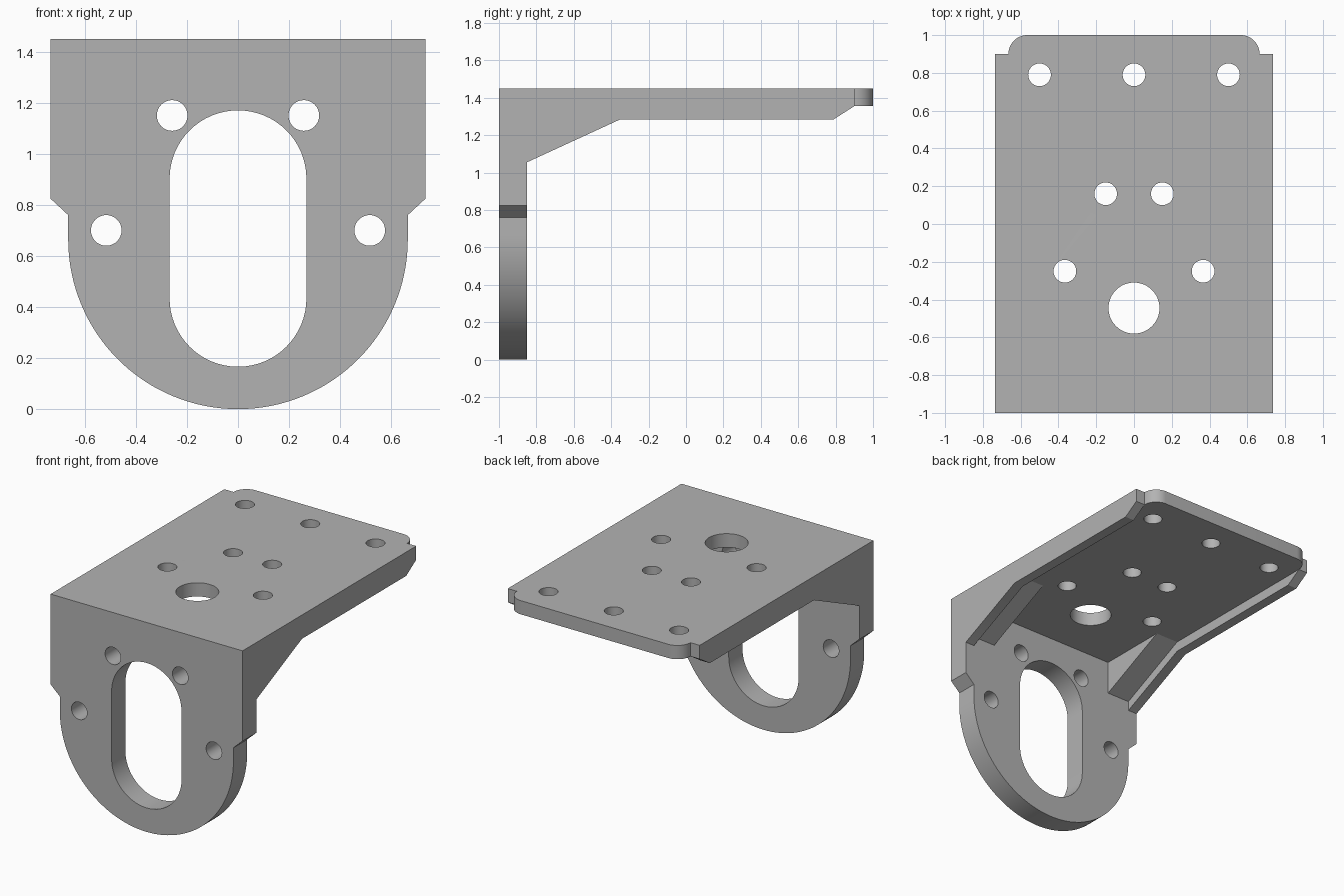
import bpy, bmesh
from math import sin, cos, pi, radians

cube = bpy.data.objects.get("Cube")
if cube:
    bpy.data.objects.remove(cube, do_unlink=True)

grey = bpy.data.materials.new("plain grey")
grey.use_nodes = True
colour = (0.45, 0.45, 0.45, 1)
grey.diffuse_color = colour
grey.node_tree.nodes["Principled BSDF"].inputs["Base Color"].default_value = colour


def arc(cx, cy, r, start, end, steps):
    """Points along an arc, angles in degrees."""
    angles = [radians(start + (end - start) * i / steps) for i in range(steps + 1)]
    return [(cx + r * cos(a), cy + r * sin(a)) for a in angles]


def circle(cx, cy, r):
    return arc(cx, cy, r, 0, 360, 48)[:-1]


def mirrored(half):
    """Close a right-hand half outline with its mirror image."""
    return half + [(-x, y) for x, y in reversed(half) if x > 1e-5]


def plate(name, outlines, thickness, location, rotation):
    """Extrude a flat outline; any further outlines become holes."""
    curve = bpy.data.curves.new(name, 'CURVE')
    curve.dimensions = '2D'
    curve.fill_mode = 'BOTH'
    curve.extrude = thickness / 2
    for points in outlines:
        spline = curve.splines.new('POLY')
        spline.points.add(len(points) - 1)
        for p, (x, y) in zip(spline.points, points):
            p.co = (x, y, 0, 1)
        spline.use_cyclic_u = True
    temp = bpy.data.objects.new(name + "_outline", curve)
    bpy.context.collection.objects.link(temp)
    graph = bpy.context.evaluated_depsgraph_get()
    mesh = bpy.data.meshes.new_from_object(temp.evaluated_get(graph))
    bpy.data.objects.remove(temp, do_unlink=True)
    bpy.data.curves.remove(curve)

    bm = bmesh.new()
    bm.from_mesh(mesh)
    bmesh.ops.remove_doubles(bm, verts=bm.verts, dist=1e-5)
    bmesh.ops.recalc_face_normals(bm, faces=bm.faces)
    bm.to_mesh(mesh)
    bm.free()
    mesh.materials.clear()
    mesh.materials.append(grey)

    part = bpy.data.objects.new(name, mesh)
    part.location = location
    part.rotation_euler = rotation
    bpy.context.collection.objects.link(part)
    bpy.ops.object.select_all(action='DESELECT')
    part.select_set(True)
    bpy.context.view_layer.objects.active = part
    bpy.ops.object.shade_smooth_by_angle(angle=radians(30))
    return part


W, N = 0.735, 0.665          # half widths: full and narrowed
TOP, UNDER = 1.45, 1.355     # top plate surfaces
FRONT, INNER = -1.0, -0.85   # front plate surfaces

# Front plate: rounded bottom, shoulders, slot and four holes
front_half = arc(0, N, N, -90, 0, 32) + [(N, 0.76), (W, 0.825), (W, TOP)]
slot = arc(0, 0.902, 0.268, 0, 180, 32) + arc(0, 0.434, 0.268, 180, 360, 32)
front_holes = [circle(s * x, z, 0.06) for s in (-1, 1) for x, z in ((0.258, 1.15), (0.516, 0.70))]
plate("front_plate", [mirrored(front_half), slot] + front_holes,
      INNER - FRONT, (0, (FRONT + INNER) / 2, 0), (pi / 2, 0, 0))

# Top plate: rounded tab at the back, round holes
top_half = [(W, INNER), (W, 0.9), (N, 0.9)] + arc(N - 0.1, 0.9, 0.1, 0, 90, 12)[1:]
top_holes = [circle(x, y, 0.06) for x, y in
             ((-0.5, 0.79), (0, 0.79), (0.5, 0.79), (-0.15, 0.16), (0.15, 0.16),
              (-0.366, -0.25), (0.366, -0.25))]
plate("top_plate", [mirrored(top_half), circle(0, -0.445, 0.135)] + top_holes,
      TOP - UNDER, (0, 0, (TOP + UNDER) / 2), (0, 0, 0))

# Side rims and the wider corner gussets beside them
rim = [(INNER, UNDER), (INNER, 1.055), (-0.35, 1.285), (0.79, 1.285), (0.9, UNDER)]
gusset = [(INNER, UNDER), (INNER, 1.122), (-0.35, UNDER)]
GUSSET_IN = 0.49
for side, s in (("left", 1), ("right", -1)):
    turn = (pi / 2, 0, pi / 2)
    plate(side + "_rim", [rim], W - N, (s * (W + N) / 2, 0, 0), turn)
    plate(side + "_gusset", [gusset], N - GUSSET_IN, (s * (N + GUSSET_IN) / 2, 0, 0), turn)
